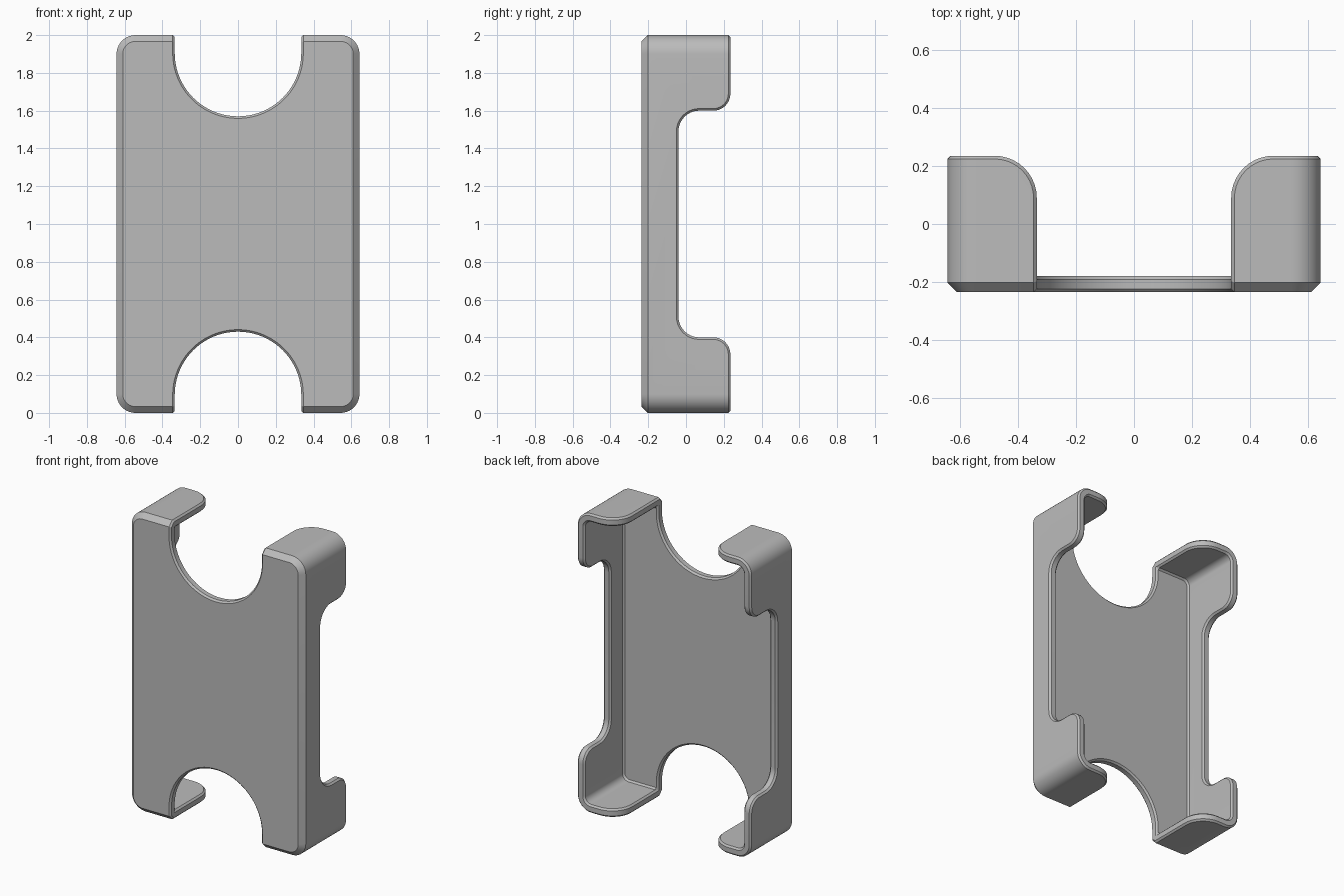
import bpy, bmesh
from math import sin, cos, pi, radians

cube = bpy.data.objects.get("Cube")
if cube:
    bpy.data.objects.remove(cube)

HALF_W, HALF_D, HEIGHT = 0.643, 0.235, 2.0
WALL, CHAMFER, CORNER = 0.055, 0.033, 0.1
SLOT_R, SLOT_Z = 0.335, 0.095


def arc(cx, cy, r, start, end, steps=10):
    """Points along an arc, angles in degrees."""
    angles = [radians(start + (end - start) * i / steps) for i in range(steps + 1)]
    return [(cx + r * cos(a), cy + r * sin(a)) for a in angles]


def rounded_rect(inset, r):
    """Upright rounded rectangle in x and z."""
    w, lo, hi = HALF_W - inset - r, inset + r, HEIGHT - inset - r
    return (arc(w, hi, r, 0, 90) + arc(-w, hi, r, 90, 180)
            + arc(-w, lo, r, 180, 270) + arc(w, lo, r, 270, 360))


def loft(name, loops):
    """Closed solid through a stack of matching 3D loops."""
    bm = bmesh.new()
    rings = [[bm.verts.new(p) for p in loop] for loop in loops]
    for a, b in zip(rings, rings[1:]):
        for i in range(len(a)):
            j = (i + 1) % len(a)
            bm.faces.new((a[i], a[j], b[j], b[i]))
    bm.faces.new(rings[0])
    bm.faces.new(rings[-1])
    bmesh.ops.recalc_face_normals(bm, faces=bm.faces)
    mesh = bpy.data.meshes.new(name)
    bm.to_mesh(mesh)
    bm.free()
    obj = bpy.data.objects.new(name, mesh)
    bpy.context.collection.objects.link(obj)
    return obj


def along_y(profile, y):
    return [(x, y, z) for x, z in profile]


# Outer shell: rounded block with a chamfered front
outline = rounded_rect(0, CORNER)
holder = loft("card_holder", [
    along_y(rounded_rect(CHAMFER, CORNER - CHAMFER), -HALF_D),
    along_y(outline, CHAMFER - HALF_D),
    along_y(outline, HALF_D)])

# Hollow, open at the back
hollow = rounded_rect(WALL, CORNER - WALL)
cutters = [loft("hollow_cutter", [along_y(hollow, WALL - HALF_D), along_y(hollow, 0.4)])]

# Thumb slots and the rounded tab corners beside them, bottom and top
slot = arc(0, SLOT_Z, SLOT_R, 0, 180, 40) + [(-SLOT_R, -0.2), (SLOT_R, -0.2)]
tab_r = 0.145
flare = arc(SLOT_R + tab_r, HALF_D - tab_r, tab_r, 180, 90)
flare += [(SLOT_R + tab_r, 0.4)]
flare += [(-x, y) for x, y in reversed(flare)]
for top in (False, True):
    def flip(z):
        return HEIGHT - z if top else z
    profile = [(x, flip(z)) for x, z in slot]
    cutters.append(loft("slot_cutter", [along_y(profile, -0.4), along_y(profile, 0.4)]))
    cutters.append(loft("tab_cutter", [[(x, y, flip(z)) for x, y in flare] for z in (-0.2, 0.2)]))

# Side openings: S-shaped shoulders in y and z, mirrored about mid height
shoulder = [(0.4, 0.31)] + arc(HALF_D - 0.09, 0.31, 0.09, 0, 90) + arc(0.07, 0.51, 0.11, 270, 180)
side = shoulder + [(y, HEIGHT - z) for y, z in reversed(shoulder)]
cutters.append(loft("side_cutter", [[(x, y, z) for y, z in side] for x in (-1, 1)]))

bpy.context.view_layer.objects.active = holder
for cutter in cutters:
    cutter.hide_render = True
    mod = holder.modifiers.new("cut", 'BOOLEAN')
    mod.operation, mod.solver, mod.object = 'DIFFERENCE', 'EXACT', cutter
    bpy.ops.object.modifier_apply(modifier=mod.name)
    bpy.data.objects.remove(cutter)

# Clean up, then soften the rims
bm = bmesh.new()
bm.from_mesh(holder.data)
bmesh.ops.remove_doubles(bm, verts=bm.verts, dist=0.0005)
bmesh.ops.dissolve_limit(bm, angle_limit=radians(1), verts=bm.verts, edges=bm.edges)
bm.to_mesh(holder.data)
bm.free()
bevel = holder.modifiers.new("rim_chamfer", 'BEVEL')
bevel.width, bevel.segments = 0.011, 1
bevel.limit_method, bevel.angle_limit = 'ANGLE', radians(60)
bevel.use_clamp_overlap = False
bpy.ops.object.modifier_apply(modifier=bevel.name)

# Plain grey plastic
grey = bpy.data.materials.new("grey_plastic")
grey.use_nodes = True
colour = (0.5, 0.5, 0.5, 1)
grey.diffuse_color = colour
grey.node_tree.nodes["Principled BSDF"].inputs["Base Color"].default_value = colour
holder.data.materials.clear()
holder.data.materials.append(grey)

bpy.ops.object.select_all(action='DESELECT')
holder.select_set(True)
bpy.ops.object.shade_smooth_by_angle(angle=radians(30))
